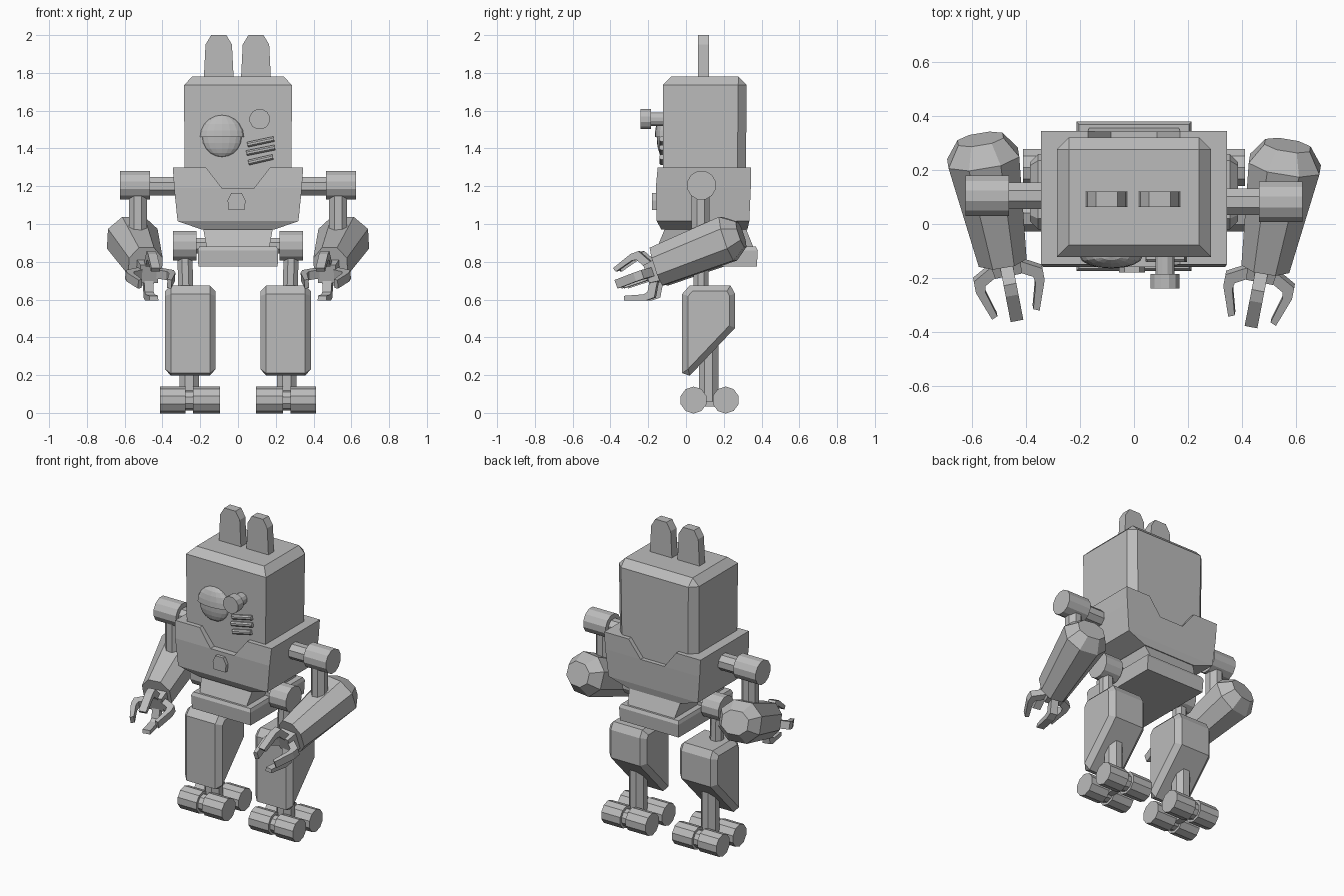
import bpy, bmesh, math
from mathutils import Vector as V, Matrix

if "Cube" in bpy.data.objects:
    bpy.data.objects.remove(bpy.data.objects["Cube"])

grey = bpy.data.materials.new("light grey")
grey.diffuse_color = (0.5, 0.5, 0.5, 1)
grey.use_nodes = True
grey.node_tree.nodes["Principled BSDF"].inputs["Base Color"].default_value = grey.diffuse_color


def finish(name, bm):
    bmesh.ops.recalc_face_normals(bm, faces=bm.faces)
    me = bpy.data.meshes.new(name)
    bm.to_mesh(me)
    bm.free()
    me.materials.append(grey)
    ob = bpy.data.objects.new(name, me)
    bpy.context.collection.objects.link(ob)
    return ob


def loft_bm(rings):
    bm = bmesh.new()
    vs = [[bm.verts.new(p) for p in r] for r in rings]
    n = len(rings[0])
    for a, b in zip(vs, vs[1:]):
        for i in range(n):
            j = (i + 1) % n
            bm.faces.new((a[i], a[j], b[j], b[i]))
    bm.faces.new(vs[0])
    bm.faces.new(vs[-1])
    bmesh.ops.recalc_face_normals(bm, faces=bm.faces)
    return bm


def loft(name, rings):
    return finish(name, loft_bm(rings))


def rect(z, x, y0, y1):
    return [V(p) for p in ((-x, y0, z), (x, y0, z), (x, y1, z), (-x, y1, z))]


def block(name, x0, x1, y0, y1, z0, z1):
    return loft(name, [[V((x, y, z)) for x, y in ((x0, y0), (x1, y0), (x1, y1), (x0, y1))]
                       for z in (z0, z1)])


def rod(name, a, b, r, n=8, r2=None):
    a, b = V(a), V(b)
    q = (b - a).to_track_quat('Z', 'Y')
    circ = [2 * math.pi * (i + 0.5) / n for i in range(n)]
    return loft(name, [[c + q @ V((k * math.cos(t), k * math.sin(t), 0)) for t in circ]
                       for c, k in ((a, r), (b, r2 or r))])


# head: slightly bevelled box, sharp front uprights
bm = loft_bm([rect(1.1, 0.28, -0.12, 0.315), rect(1.78, 0.287, -0.123, 0.322)])
edges = [e for e in bm.edges if all(v.co.z > 1.5 for v in e.verts)
         or (all(v.co.y > 0.3 for v in e.verts) and abs(e.verts[0].co.z - e.verts[1].co.z) > 0.3)]
bmesh.ops.bevel(bm, geom=edges, offset=0.045, segments=1, affect='EDGES')
finish("head", bm)

# ears
ear = [(-0.08, 1.75), (-0.07, 1.95), (-0.04, 2.0), (0.04, 2.0), (0.07, 1.95), (0.08, 1.75)]
for cx in (-0.102, 0.095):
    loft("ear", [[V((cx + x, y, z)) for x, z in ear] for y in (0.063, 0.121)])


# big lidded eye
def dome(name, r, depth, lid):
    bm = bmesh.new()
    bmesh.ops.create_uvsphere(bm, u_segments=16, v_segments=10, radius=r)
    bmesh.ops.transform(bm, matrix=Matrix.Diagonal((1, depth / r, 1, 1)), verts=bm.verts)
    if lid:
        res = bmesh.ops.bisect_plane(bm, geom=bm.verts[:] + bm.edges[:] + bm.faces[:],
                                     plane_co=(0, 0, 0), plane_no=(0, 0, -1), clear_outer=True)
        bmesh.ops.holes_fill(bm, edges=[e for e in bm.edges if e.is_boundary])
    finish(name, bm).location = (-0.085, -0.12, 1.46)


dome("large_eye", 0.105, 0.035, False)
dome("eyelid", 0.117, 0.045, True)

# protruding round eye
rod("eye_stalk", (0.115, -0.1, 1.555), (0.115, -0.2, 1.555), 0.037, 12)
rod("eye_cap", (0.115, -0.185, 1.555), (0.115, -0.24, 1.555), 0.055, 12)

# mouth vents, tilted
for z, h in ((1.435, 0.07), (1.39, 0.075), (1.34, 0.065)):
    rod("mouth_vent", (0.12 - h, -0.127, z - 0.015), (0.12 + h, -0.127, z + 0.015), 0.015)

# torso with collar notch front and back
torso = loft("torso", [rect(0.97, 0.19, -0.13, 0.325), rect(1.015, 0.32, -0.155, 0.335),
                       rect(1.19, 0.338, -0.16, 0.343), rect(1.3, 0.345, -0.15, 0.345)])
notch = [(-0.17, 1.3), (-0.085, 1.19), (0.085, 1.19), (0.17, 1.3), (0.17, 1.4), (-0.17, 1.4)]
cutter = loft("notch_cutter", [[V((x, y, z)) for x, z in notch] for y in (-0.5, 0.6)])
cutter.hide_render = True
cutter.hide_viewport = True
mod = torso.modifiers.new("notch", 'BOOLEAN')
mod.operation = 'DIFFERENCE'
mod.object = cutter

# chest knob
knob = [(-0.055, 1.125), (-0.035, 1.165), (0.02, 1.165), (0.04, 1.125), (0.035, 1.075), (-0.05, 1.075)]
loft("chest_knob", [[V((x, y, z)) for x, z in knob] for y in (-0.13, -0.18)])

# waist and pelvis
loft("waist", [rect(0.87, 0.165, -0.155, 0.36), rect(0.98, 0.185, -0.11, 0.315)])
loft("pelvis", [rect(0.775, 0.21, -0.17, 0.375), rect(0.86, 0.213, -0.175, 0.38),
                rect(0.88, 0.205, -0.165, 0.37)])


def arm(s, dy):
    def P(x, y, z):
        return V((s * x, y + dy, z))

    # shoulder and upper arm
    rod("shoulder_axle", P(0.28, 0.085, 1.2), P(0.48, 0.085, 1.2), 0.053)
    rod("shoulder", P(0.465, 0.085, 1.205), P(0.625, 0.085, 1.205), 0.078, 12)
    rod("upper_arm", P(0.53, 0.08, 0.9), P(0.53, 0.08, 1.15), 0.052)

    # forearm: chamfered rectangular sections along its axis
    f = V((-s * 0.07, -0.425, -0.145)).normalized()
    r = f.cross(V((0, 0, 1))).normalized()
    u = r.cross(f)

    def section(c, w, h):
        k = 0.45
        pts = [(w, -h * k), (w, h * k), (w * k, h), (-w * k, h),
               (-w, h * k), (-w, -h * k), (-w * k, -h), (w * k, -h)]
        return [c + r * a + u * b for a, b in pts]

    loft("forearm", [section(P(0.57, 0.295, 0.945), 0.085, 0.07),
                     section(P(0.56, 0.225, 0.922), 0.133, 0.122),
                     section(P(0.49, -0.15, 0.775), 0.09, 0.105)])

    # hand: square palm and four claws
    palm = P(0.475, -0.17, 0.745)
    f = V((-s * 0.18, -0.93, -0.33)).normalized()
    r = f.cross(V((0, 0, 1))).normalized()
    u = r.cross(f)
    loft("palm", [[palm + f * t + r * a + u * b for a, b in
                   ((-w, -w), (w, -w), (w, w), (-w, w))] for t, w in ((-0.05, 0.06), (0.03, 0.05))])
    claw = [(-0.02, 0.035), (0.035, 0.13), (0.08, 0.13), (0.195, 0.09),
            (0.185, 0.068), (0.085, 0.095), (0.06, 0.09), (0.025, 0.03)]
    for i in range(4):
        t = i * math.pi / 2
        out = r * math.cos(t) + u * math.sin(t)
        side = f.cross(out)
        loft("claw", [[palm + f * a + out * b + side * w for a, b in claw] for w in (-0.024, 0.024)])


arm(1, -0.003)
arm(-1, 0.02)

# legs
shin = [(-0.02, 0.63), (0.02, 0.675), (0.235, 0.675), (0.26, 0.63), (0.26, 0.45),
        (0.02, 0.197), (-0.02, 0.21)]
for s in (-1, 1):
    rod("hip_axle", (s * 0.15, 0.08, 0.885), (s * 0.24, 0.08, 0.885), 0.045)
    rod("hip", (s * 0.22, 0.08, 0.885), (s * 0.343, 0.08, 0.885), 0.082, 12)
    rod("thigh", (s * 0.275, 0.08, 0.6), (s * 0.282, 0.08, 0.86), 0.043)
    bm = loft_bm([[V((s * x, y, z)) for y, z in shin] for x in (0.118, 0.387)])
    caps = [e for e in bm.edges if abs(e.verts[0].co.x - e.verts[1].co.x) < 0.01]
    bmesh.ops.bevel(bm, geom=caps, offset=0.042, segments=1, affect='EDGES', clamp_overlap=True)
    finish("shin", bm)

    # ankle and roller feet
    rod("ankle", (s * 0.258, 0.12, 0.06), (s * 0.258, 0.12, 0.45), 0.056)
    block("foot_bridge", s * 0.235, s * 0.28, 0.04, 0.21, 0.035, 0.1)
    for y in (0.04, 0.21):
        rod("foot_axle", (s * 0.23, y, 0.067), (s * 0.285, y, 0.067), 0.055, 10)
        for x0, x1 in ((0.095, 0.238), (0.277, 0.412)):
            rod("foot_roller", (s * x0, y, 0.068), (s * x1, y, 0.068), 0.0715, 10)
